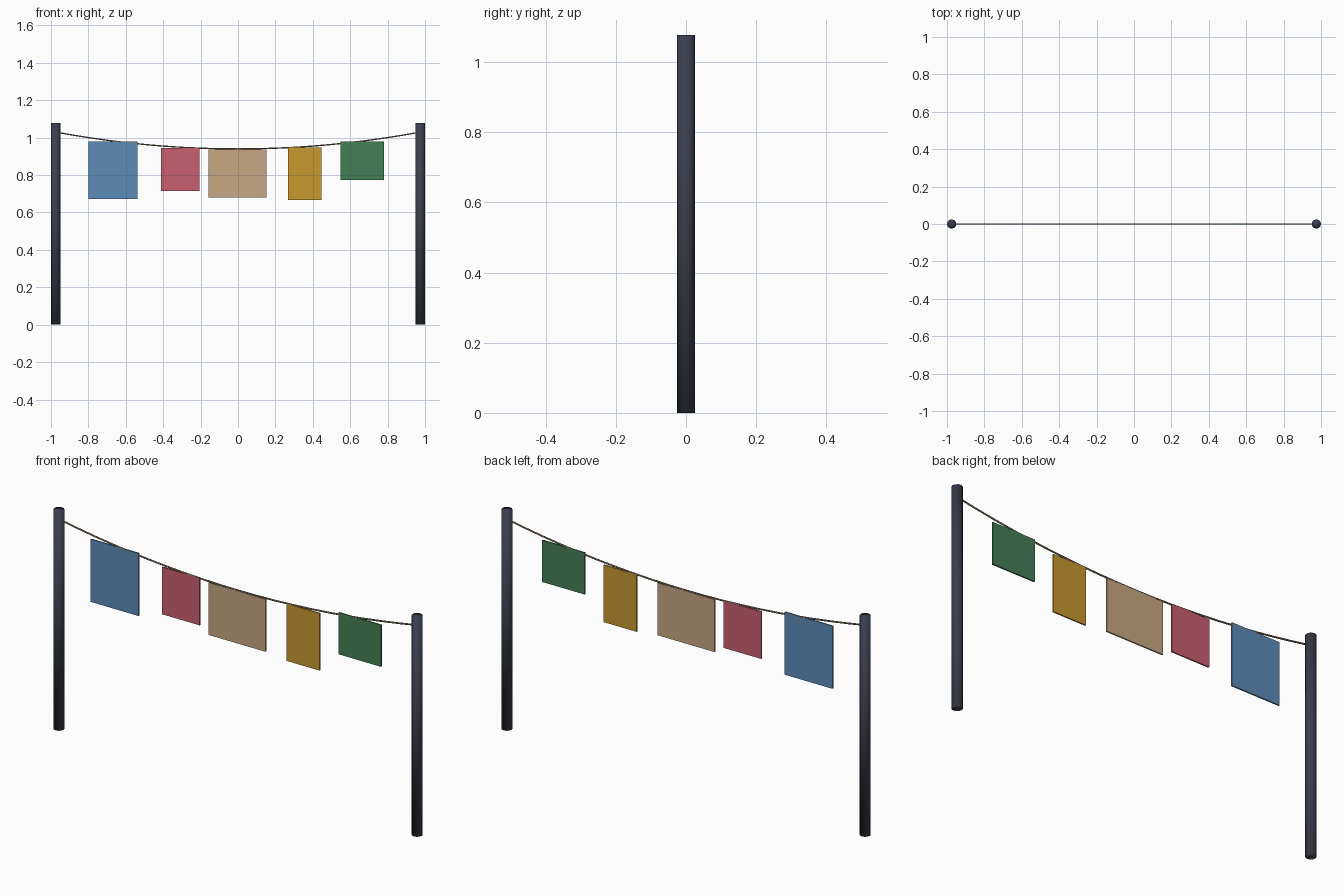
import bpy

cube = bpy.data.objects.get("Cube")
if cube:
    bpy.data.objects.remove(cube, do_unlink=True)

POST_X, POST_R, POST_H = 0.975, 0.025, 1.078
ROPE_LOW, ROPE_SAG = 0.94, 0.09


def material(name, srgb):
    """Flat material from 0-255 sRGB values, stored as linear."""
    lin = [((c / 255 + 0.055) / 1.055) ** 2.4 for c in srgb]
    mat = bpy.data.materials.new(name)
    mat.use_nodes = True
    mat.diffuse_color = (*lin, 1)
    bsdf = mat.node_tree.nodes["Principled BSDF"]
    bsdf.inputs["Base Color"].default_value = (*lin, 1)
    bsdf.inputs["Roughness"].default_value = 0.8
    return mat


def cloth(name, x0, x1, z0, z1, mat):
    """Thin hanging panel spanning the given front rectangle."""
    bpy.ops.mesh.primitive_cube_add(size=1, location=((x0 + x1) / 2, 0, (z0 + z1) / 2))
    obj = bpy.context.object
    obj.name = name
    obj.scale = (x1 - x0, 0.007, z1 - z0)
    bpy.ops.object.transform_apply(location=False, rotation=False, scale=True)
    obj.data.materials.append(mat)


# Posts, shaded smooth right over the caps
post_mat = material("dark slate", (58, 62, 77))
for name, side in (("left_post", 1), ("right_post", -1)):
    bpy.ops.mesh.primitive_cylinder_add(vertices=12, radius=POST_R, depth=POST_H,
                                        location=(side * POST_X, 0, POST_H / 2))
    bpy.context.object.name = name
    bpy.context.object.data.materials.append(post_mat)
    bpy.ops.object.shade_smooth()

# Sagging rope between the posts
STEPS = 20
curve = bpy.data.curves.new("rope", "CURVE")
curve.dimensions = "3D"
curve.bevel_depth = 0.004
curve.bevel_resolution = 1
curve.use_fill_caps = True
spline = curve.splines.new("POLY")
spline.points.add(STEPS)
for i, point in enumerate(spline.points):
    t = 2 * i / STEPS - 1
    point.co = (t * POST_X, 0, ROPE_LOW + ROPE_SAG * t * t, 1)
curve.materials.append(material("rope brown", (138, 120, 94)))
rope = bpy.data.objects.new("rope", curve)
bpy.context.collection.objects.link(rope)

# Hanging laundry
cloth("blue_cloth", -0.80, -0.538, 0.671, 0.979, material("blue", (92, 140, 183)))
cloth("red_cloth", -0.412, -0.206, 0.714, 0.946, material("rose red", (202, 96, 113)))
cloth("tan_cloth", -0.157, 0.152, 0.68, 0.938, material("tan", (200, 169, 132)))
cloth("yellow_cloth", 0.267, 0.446, 0.666, 0.947, material("mustard", (200, 153, 48)))
cloth("green_cloth", 0.549, 0.781, 0.774, 0.979, material("green", (69, 127, 85)))
